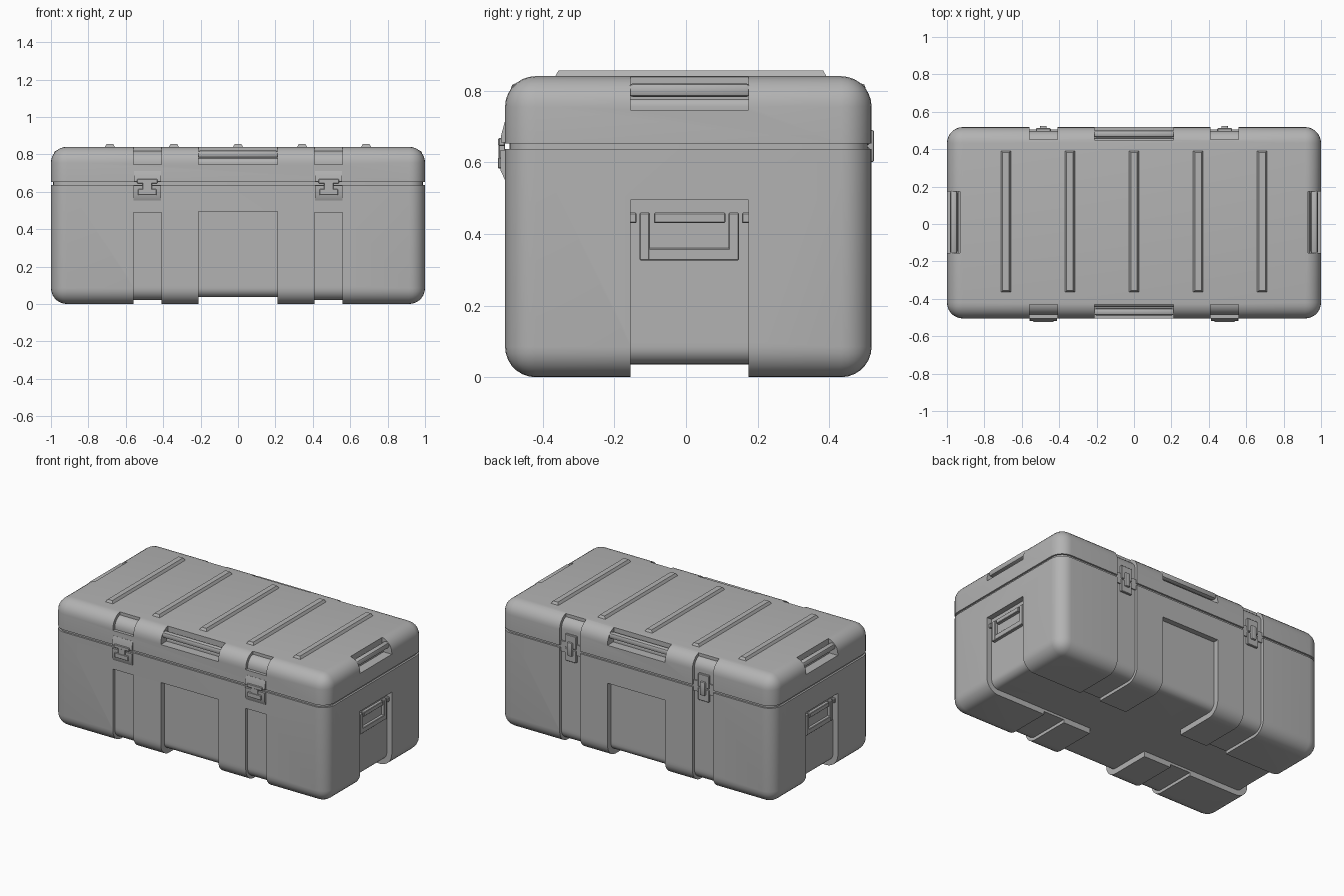
import bpy, bmesh, math
from mathutils import Vector

if "Cube" in bpy.data.objects:
    bpy.data.objects.remove(bpy.data.objects["Cube"])

grey = bpy.data.materials.new("case_grey")
grey.diffuse_color = (0.45, 0.45, 0.45, 1)
grey.use_nodes = True
grey.node_tree.nodes["Principled BSDF"].inputs["Base Color"].default_value = grey.diffuse_color
LO, HI, RADIUS = Vector((-1, -0.505, 0)), Vector((1, 0.518, 0.84)), 0.085


def finish(name, bm):
    bmesh.ops.recalc_face_normals(bm, faces=bm.faces)
    mesh = bpy.data.meshes.new(name)
    bm.to_mesh(mesh)
    bm.free()
    mesh.materials.append(grey)
    ob = bpy.data.objects.new(name, mesh)
    bpy.context.collection.objects.link(ob)
    return ob


def box(name, lo, hi, bevel=0.0, segs=2):
    bm = bmesh.new()
    bmesh.ops.create_cube(bm, size=1)
    for v in bm.verts:
        v.co = Vector([lo[i] if v.co[i] < 0 else hi[i] for i in range(3)])
    if bevel:
        bmesh.ops.bevel(bm, geom=bm.edges[:], offset=bevel, segments=segs,
                        profile=0.5, affect='EDGES')
    return finish(name, bm)


def shell(name, inset, zmin=None, zmax=None):
    """Rounded case volume, shrunk by inset and sliced to a height range."""
    ob = box(name, LO + Vector([inset] * 3), HI - Vector([inset] * 3),
             max(RADIUS - inset, 0.025), 7)
    bm = bmesh.new()
    bm.from_mesh(ob.data)
    for z, side in ((zmin, -1), (zmax, 1)):
        if z is not None:
            res = bmesh.ops.bisect_plane(
                bm, geom=bm.verts[:] + bm.edges[:] + bm.faces[:],
                plane_co=(0, 0, z), plane_no=(0, 0, side), clear_outer=True)
            edges = [g for g in res["geom_cut"] if isinstance(g, bmesh.types.BMEdge)]
            bmesh.ops.edgeloop_fill(bm, edges=edges)
    bmesh.ops.recalc_face_normals(bm, faces=bm.faces)
    bm.to_mesh(ob.data)
    bm.free()
    return ob


def boolean(ob, other, op):
    mod = ob.modifiers.new("bool", 'BOOLEAN')
    mod.operation, mod.solver, mod.object = op, 'EXACT', other
    bpy.context.view_layer.objects.active = ob
    bpy.ops.object.modifier_apply(modifier=mod.name)
    bpy.data.objects.remove(other)


def cut(ob, lo, hi):
    boolean(ob, box("cutter", lo, hi), 'DIFFERENCE')


def extrude_x(name, pts, x0, x1):
    """Side profile of (y, z) points swept along x."""
    bm = bmesh.new()
    face = bm.faces.new([bm.verts.new((x0, y, z)) for y, z in pts])
    res = bmesh.ops.extrude_face_region(bm, geom=[face])
    for g in res["geom"]:
        if isinstance(g, bmesh.types.BMVert):
            g.co.x = x1
    return finish(name, bm)


STRIPS = [(-0.56, -0.41), (0.41, 0.56)]
CX, Y0, Y1 = 0.21, -0.155, 0.175      # centre panel and end panel extents

# lower case: shallow strips, then deeper panels that run under the floor
body = shell("lower_case", 0, zmax=0.637)
for a, b in STRIPS:
    cut(body, (a, -2, -1), (b, -0.4, 0.49))
    cut(body, (a, 0.4, -1), (b, 2, 1))
    cut(body, (a, -2, -1), (b, 2, 0.1))
boolean(body, shell("core", 0.02, zmax=0.63), 'UNION')
cut(body, (-CX, -2, -1), (CX, -0.4, 0.495))
cut(body, (-CX, 0.4, -1), (CX, 2, 0.495))
cut(body, (-CX, -2, -1), (CX, 2, 0.1))
cut(body, (-2, Y0, -1), (-0.9, Y1, 0.495))
cut(body, (0.9, Y0, -1), (2, Y1, 0.495))
cut(body, (-2, Y0, -1), (2, Y1, 0.1))
boolean(body, shell("core", 0.036, zmax=0.62), 'UNION')

# lid: strip recesses and grip notches
lid = shell("lid", 0, zmin=0.652)
for a, b in STRIPS:
    cut(lid, (a, -2, 0.745), (b, -0.43, 2))
    cut(lid, (a, 0.453, 0), (b, 2, 2))
boolean(lid, shell("core", 0.02, zmin=0.66), 'UNION')
cut(lid, (-CX, -2, 0.745), (CX, -0.43, 2))
cut(lid, (-CX, 0.45, 0.745), (CX, 2, 2))
cut(lid, (-2, Y0, 0.745), (-0.93, Y1, 2))
cut(lid, (0.93, Y0, 0.745), (2, Y1, 2))
boolean(lid, shell("core", 0.06, zmin=0.67), 'UNION')

# recessed seal between lid and lower case
shell("seal", 0.012, 0.61, 0.68)

# grip bars in the lid notches
box("front_grip_bar", (-CX - .005, -0.488, 0.782), (CX + .005, -0.45, 0.82), 0.012)
box("back_grip_bar", (-CX - .005, 0.463, 0.782), (CX + .005, 0.501, 0.82), 0.012)
for s, side in ((-1, "left"), (1, "right")):
    xs = sorted((s * 0.983, s * 0.945))
    box(side + "_grip_bar", (xs[0], Y0 - .005, 0.782), (xs[1], Y1 + .005, 0.82), 0.012)

# ribs on the lid
for i, x in enumerate((-0.685, -0.343, 0, 0.343, 0.685)):
    rib = box("lid_rib_%d" % (i + 1), (x - 0.033, -0.37, 0.83), (x + 0.033, 0.397, 0.856))
    for v in rib.data.vertices:
        if v.co.z > 0.85:
            v.co.x += 0.016 if v.co.x < x else -0.016
            v.co.y += 0.014 if v.co.y < 0 else -0.014

# swing handles in the end panels
for s, side in ((-1, "left"), (1, "right")):
    def end_box(name, y0, y1, z0, z1, out=0.984):
        xs = sorted((s * 0.95, s * out))
        box(side + name, (xs[0], y0, z0), (xs[1], y1, z1), 0.003, 1)
    end_box("_handle_leg_front", -0.13, -0.101, 0.326, 0.459)
    end_box("_handle_leg_back", 0.119, 0.148, 0.326, 0.459)
    end_box("_handle_bottom", -0.115, 0.133, 0.326, 0.36, 0.9835)
    end_box("_handle_grip", -0.09, 0.11, 0.43, 0.459)
    end_box("_handle_tab_front", -0.158, -0.138, 0.43, 0.459)
    end_box("_handle_tab_back", 0.156, 0.178, 0.43, 0.459)

for c, side in ((-0.485, "left"), (0.485, "right")):
    # front latches: lower housing, keeper on the lid, T-shaped buckle
    extrude_x(side + "_latch_housing",
              [(-0.49, 0.552), (-0.506, 0.552), (-0.518, 0.578), (-0.518, 0.634), (-0.49, 0.634)],
              c - 0.073, c + 0.073)
    extrude_x(side + "_latch_keeper",
              [(-0.49, 0.655), (-0.517, 0.655), (-0.516, 0.675), (-0.506, 0.712), (-0.49, 0.712)],
              c - 0.072, c + 0.072)
    box(side + "_latch_buckle", (c - 0.05, -0.525, 0.582), (c + 0.05, -0.51, 0.614), 0.003, 1)
    box(side + "_latch_neck", (c - 0.025, -0.523, 0.605), (c + 0.025, -0.505, 0.66), 0.002, 1)
    box(side + "_latch_crossbar", (c - 0.055, -0.524, 0.645), (c + 0.055, -0.505, 0.668), 0.003, 1)
    # back hinges
    box(side + "_hinge_lower_leaf", (c - 0.04, 0.49, 0.56), (c + 0.04, 0.512, 0.642), 0.003, 1)
    box(side + "_hinge_upper_leaf", (c - 0.04, 0.49, 0.648), (c + 0.04, 0.512, 0.735), 0.003, 1)
    box(side + "_hinge_knuckle", (c - 0.018, 0.495, 0.6), (c + 0.018, 0.525, 0.69), 0.006, 2)

# smooth the rounded surfaces, keep the creases
bpy.ops.object.select_all(action='SELECT')
bpy.ops.object.shade_smooth_by_angle(angle=math.radians(30))
